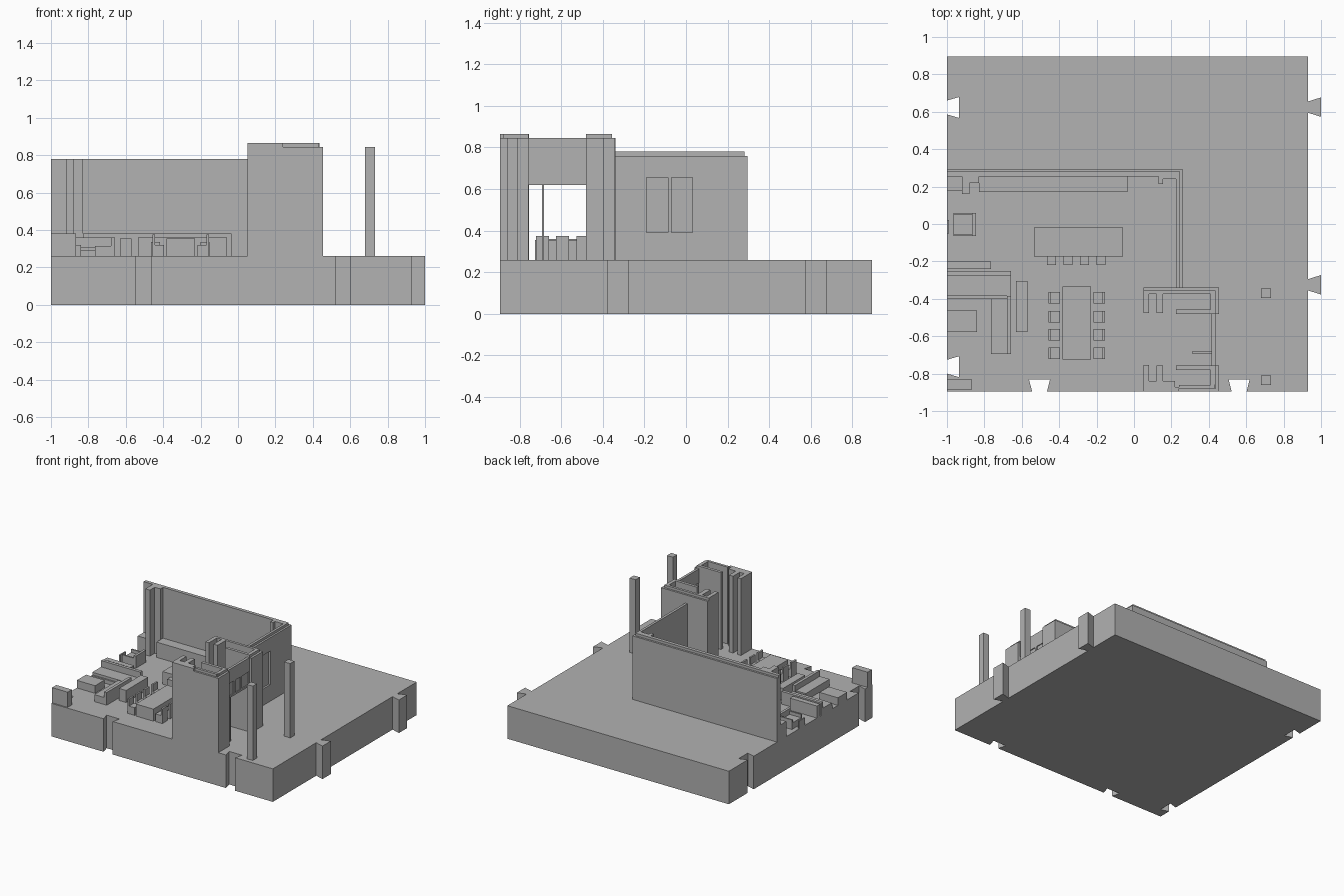
import bpy, bmesh

FLOOR = 0.26          # top of the base slab
WALL, SKIN = 0.78, 0.76
TOWER, TOWER_SKIN = 0.865, 0.845

grey = bpy.data.materials.new("plain_grey")
grey.diffuse_color = (0.445, 0.445, 0.445, 1)


def finish(name, bm):
    bmesh.ops.recalc_face_normals(bm, faces=bm.faces)
    mesh = bpy.data.meshes.new(name)
    bm.to_mesh(mesh)
    bm.free()
    mesh.materials.append(grey)
    bpy.context.collection.objects.link(bpy.data.objects.new(name, mesh))


def boxes(name, *parts):
    """Each part is (x0, x1, y0, y1, top) or (x0, x1, y0, y1, z0, z1)."""
    bm = bmesh.new()
    for p in parts:
        x0, x1, y0, y1 = p[:4]
        z0, z1 = p[4:] if len(p) == 6 else (FLOOR, p[4])
        for v in bmesh.ops.create_cube(bm, size=1)["verts"]:
            v.co = ((x0 + x1) / 2 + v.co.x * (x1 - x0),
                    (y0 + y1) / 2 + v.co.y * (y1 - y0),
                    (z0 + z1) / 2 + v.co.z * (z1 - z0))
    finish(name, bm)


def pierced(x0, x1, y0, y1, z0, z1, openings, s0, s1):
    """Boxes of a wall along y that leave a row of openings from s0 to s1."""
    parts = [(x0, x1, y0, y1, z0, s0), (x0, x1, y0, y1, s1, z1)]
    start = y0
    for a, b in openings + [(y1, y1)]:
        if a > start:
            parts.append((x0, x1, start, a, s0, s1))
        start = b
    return parts


# base slab: outline with dovetail sockets and tabs
outline = [(-1, -0.895)]
for x in (-0.505, 0.562):                       # front sockets
    outline += [(x - 0.04, -0.895), (x - 0.056, -0.832),
                (x + 0.056, -0.832), (x + 0.04, -0.895)]
outline.append((0.93, -0.895))
for y in (-0.325, 0.625):                       # right tabs
    outline += [(0.93, y - 0.03), (1, y - 0.052), (1, y + 0.052), (0.93, y + 0.03)]
outline += [(0.93, 0.895), (-1, 0.895)]
for y in (0.623, -0.763):                       # left sockets
    outline += [(-1, y + 0.037), (-0.935, y + 0.056),
                (-0.935, y - 0.056), (-1, y - 0.037)]
bm = bmesh.new()
face = bm.faces.new([bm.verts.new((x, y, 0)) for x, y in outline])
top = bmesh.ops.extrude_face_region(bm, geom=[face])["geom"]
for v in top:
    if isinstance(v, bmesh.types.BMVert):
        v.co.z = FLOOR
finish("base_slab", bm)

# kitchen walls: inner core plus a slightly lower outer skin
boxes("back_wall", (-1, 0.245, 0.253, 0.28, WALL))
boxes("back_wall_skin", (-1, 0.26, 0.28, 0.295, SKIN))
boxes("side_wall", (0.225, 0.245, -0.34, 0.28, WALL))
boxes("side_wall_skin", *pierced(0.245, 0.26, -0.34, 0.295, FLOOR, SKIN,
                                 [(-0.19, -0.087), (-0.07, 0.032)], 0.39, 0.655))
boxes("wall_columns", (-0.92, -0.88, 0.16, 0.255, WALL),
      (-0.88, -0.83, 0.22, 0.255, WALL),
      (0.13, 0.155, 0.215, 0.255, WALL), (0.155, 0.225, 0.24, 0.255, WALL))

# entrance tower: two closets joined by a door wall
boxes("front_closet_walls", (0.05, 0.24, -0.895, -0.872, TOWER),
      (0.24, 0.43, -0.88, -0.86, TOWER),
      (0.05, 0.08, -0.872, -0.755, TOWER),
      (0.08, 0.22, -0.872, -0.84, TOWER),
      (0.12, 0.155, -0.84, -0.757, TOWER),
      (0.225, 0.43, -0.78, -0.757, TOWER),
      (0.41, 0.437, -0.86, -0.757, TOWER))
boxes("front_closet_skin", (0.24, 0.455, -0.895, -0.88, TOWER_SKIN),
      (0.437, 0.455, -0.88, -0.757, TOWER_SKIN))
boxes("rear_closet_walls", (0.05, 0.43, -0.375, -0.355, TOWER),
      (0.05, 0.08, -0.475, -0.375, TOWER),
      (0.12, 0.155, -0.475, -0.375, TOWER),
      (0.225, 0.437, -0.48, -0.457, TOWER),
      (0.41, 0.437, -0.457, -0.355, TOWER))
boxes("rear_closet_skin", (0.05, 0.455, -0.355, -0.34, TOWER_SKIN),
      (0.437, 0.455, -0.48, -0.355, TOWER_SKIN))
boxes("door_wall", *pierced(0.415, 0.435, -0.757, -0.48, 0.62, TOWER_SKIN,
                            [(-0.755, -0.672), (-0.655, -0.588), (-0.57, -0.485)],
                            0.635, 0.735))
boxes("transom_panes", (0.421, 0.428, -0.757, -0.48, 0.635, 0.735))
boxes("open_door", (0.31, 0.415, -0.692, -0.682, 0.62))

# porch posts
for y in (-0.37, -0.835):
    boxes("porch_post", (0.68, 0.732, y - 0.026, y + 0.026, TOWER_SKIN))

# kitchen
boxes("kitchen_counter", (-1, -0.92, 0.18, 0.253, 0.38),
      (-0.83, -0.035, 0.172, 0.253, 0.38))
boxes("kitchen_island", (-0.535, -0.058, -0.175, -0.02, 0.36))
for i in range(4):
    x = -0.44 + i * 0.088
    boxes("stool", (x - 0.024, x + 0.024, -0.218, -0.175, 0.335))

# dining table and chairs on both sides
boxes("dining_table", (-0.383, -0.23, -0.725, -0.335, 0.355))
for side in (-1, 1):
    for y in (-0.395, -0.495, -0.593, -0.69):
        cx = -0.306
        seat = sorted((cx + side * 0.09, cx + side * 0.14))
        back = sorted((cx + side * 0.138, cx + side * 0.152))
        boxes("dining_chair", (*seat, y - 0.031, y + 0.031, 0.32),
              (*back, y - 0.031, y + 0.031, 0.375))

# lounge
boxes("media_console", (-0.632, -0.57, -0.578, -0.305, 0.355))
boxes("corner_sofa", (-1, -0.657, -0.275, -0.25, 0.36),
      (-1, -0.657, -0.385, -0.275, 0.31),
      (-1, -0.657, -0.397, -0.385, 0.29),
      (-0.765, -0.68, -0.695, -0.397, 0.315),
      (-0.68, -0.657, -0.695, -0.385, 0.36))
boxes("coffee_table", (-1, -0.84, -0.578, -0.462, 0.32))
boxes("low_shelf", (-1, -0.765, -0.24, -0.2, 0.355))
boxes("armchair", (-0.965, -0.865, -0.065, 0.06, 0.31),
      (-0.865, -0.845, -0.065, 0.06, 0.355),
      (-0.965, -0.865, -0.065, -0.053, 0.335),
      (-0.965, -0.865, 0.048, 0.06, 0.335))
boxes("side_table", (-1, -0.99, -0.05, 0.022, 0.32))
boxes("front_cabinet", (-1, -0.865, -0.885, -0.832, 0.38))
